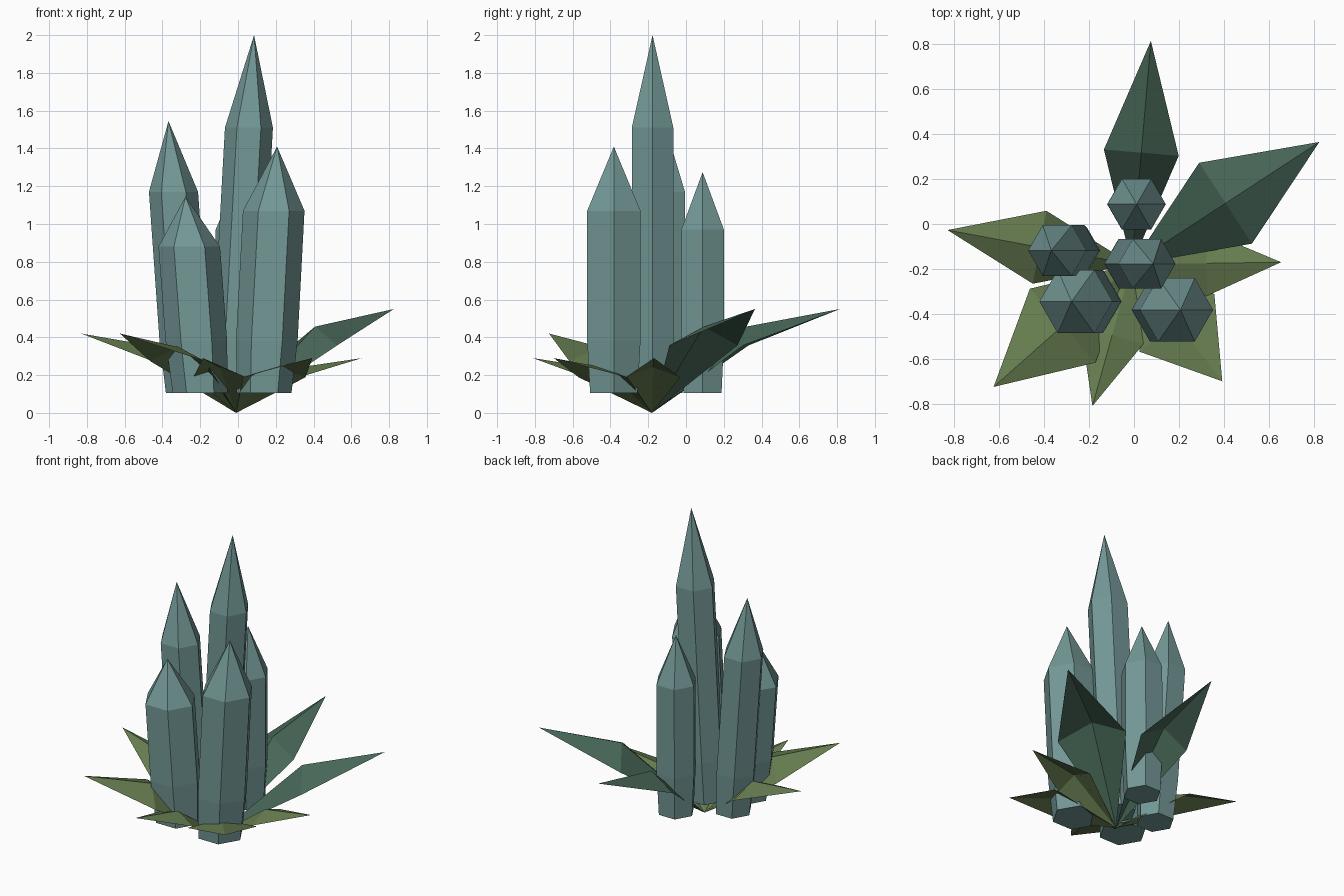
import bpy
import bmesh
from math import cos, sin, pi
from mathutils import Vector

cube = bpy.data.objects.get("Cube")
if cube:
    bpy.data.objects.remove(cube, do_unlink=True)


def make_material(name, rgb):
    mat = bpy.data.materials.new(name)
    mat.use_nodes = True
    mat.diffuse_color = (*rgb, 1)
    mat.node_tree.nodes["Principled BSDF"].inputs["Base Color"].default_value = (*rgb, 1)
    return mat


crystal_teal = make_material("crystal teal", (0.171, 0.314, 0.305))
deep_green = make_material("deep green", (0.065, 0.138, 0.098))
olive_green = make_material("olive green", (0.133, 0.202, 0.08))


def finish(name, bm, mat):
    mesh = bpy.data.meshes.new(name)
    bm.to_mesh(mesh)
    bm.free()
    mesh.materials.append(mat)
    obj = bpy.data.objects.new(name, mesh)
    bpy.context.collection.objects.link(obj)
    return obj


FLOOR, WAIST = 0.105, 0.38   # crystal base height and lower ring height


def crystal(name, foot, tip, shoulder, radius):
    """Six-sided leaning column: narrow foot, straight shaft, pointed cap."""
    base, top = Vector((*foot, FLOOR)), Vector(tip)
    bm = bmesh.new()
    rings = []
    for z, r in ((FLOOR, radius * 0.89), (WAIST, radius), (shoulder, radius)):
        c = base.lerp(top, (z - FLOOR) / (top.z - FLOOR))
        rings.append([bm.verts.new((c.x + r * cos(i * pi / 3), c.y + r * sin(i * pi / 3), z))
                      for i in range(6)])
    apex = bm.verts.new(top)
    bm.faces.new(rings[0][::-1])
    for i in range(6):
        j = (i + 1) % 6
        for low, high in zip(rings, rings[1:]):
            bm.faces.new((low[i], low[j], high[j], high[i]))
        bm.faces.new((rings[-1][i], rings[-1][j], apex))
    finish(name, bm, crystal_teal)


def leaf(name, tip, half_width, mat):
    """Folded four-triangle blade with a raised midrib."""
    root, end = Vector((-0.01, -0.18, 0)), Vector(tip)
    along = end - root
    side = Vector((-along.y, along.x, 0)).normalized() * half_width
    mid = root.lerp(end, 0.5)
    mid.z = end.z * 0.83
    edge = Vector((mid.x, mid.y, end.z * 0.65))
    bm = bmesh.new()
    r, t, m, a, b = [bm.verts.new(p) for p in (root, end, mid, edge + side, edge - side)]
    for face in ((r, m, a), (m, t, a), (r, b, m), (b, t, m)):
        bm.faces.new(face)
    finish(name, bm, mat)


# Crystal cluster
crystal("tall_crystal", (-0.02, -0.177), (0.085, -0.177, 2.0), 1.51, 0.127)
crystal("front_left_crystal", (0.138, -0.382), (0.207, -0.382, 1.41), 1.07, 0.163)
crystal("front_right_crystal", (-0.2, -0.345), (-0.278, -0.345, 1.145), 0.88, 0.163)
crystal("side_right_crystal", (-0.266, -0.118), (-0.368, -0.118, 1.545), 1.17, 0.13)
crystal("back_crystal", (0.01, 0.088), (0.012, 0.088, 1.275), 0.97, 0.13)

# Leaves around the base
leaf("back_leaf", (0.075, 0.815, 0.55), 0.167, deep_green)
leaf("back_left_leaf", (0.825, 0.365, 0.55), 0.215, deep_green)
leaf("left_leaf", (0.655, -0.17, 0.29), 0.145, olive_green)
leaf("front_left_leaf", (0.393, -0.7, 0.29), 0.21, olive_green)
leaf("front_leaf", (-0.185, -0.81, 0.29), 0.145, olive_green)
leaf("front_right_leaf", (-0.625, -0.725, 0.42), 0.22, olive_green)
leaf("right_leaf", (-0.83, -0.027, 0.42), 0.165, olive_green)
